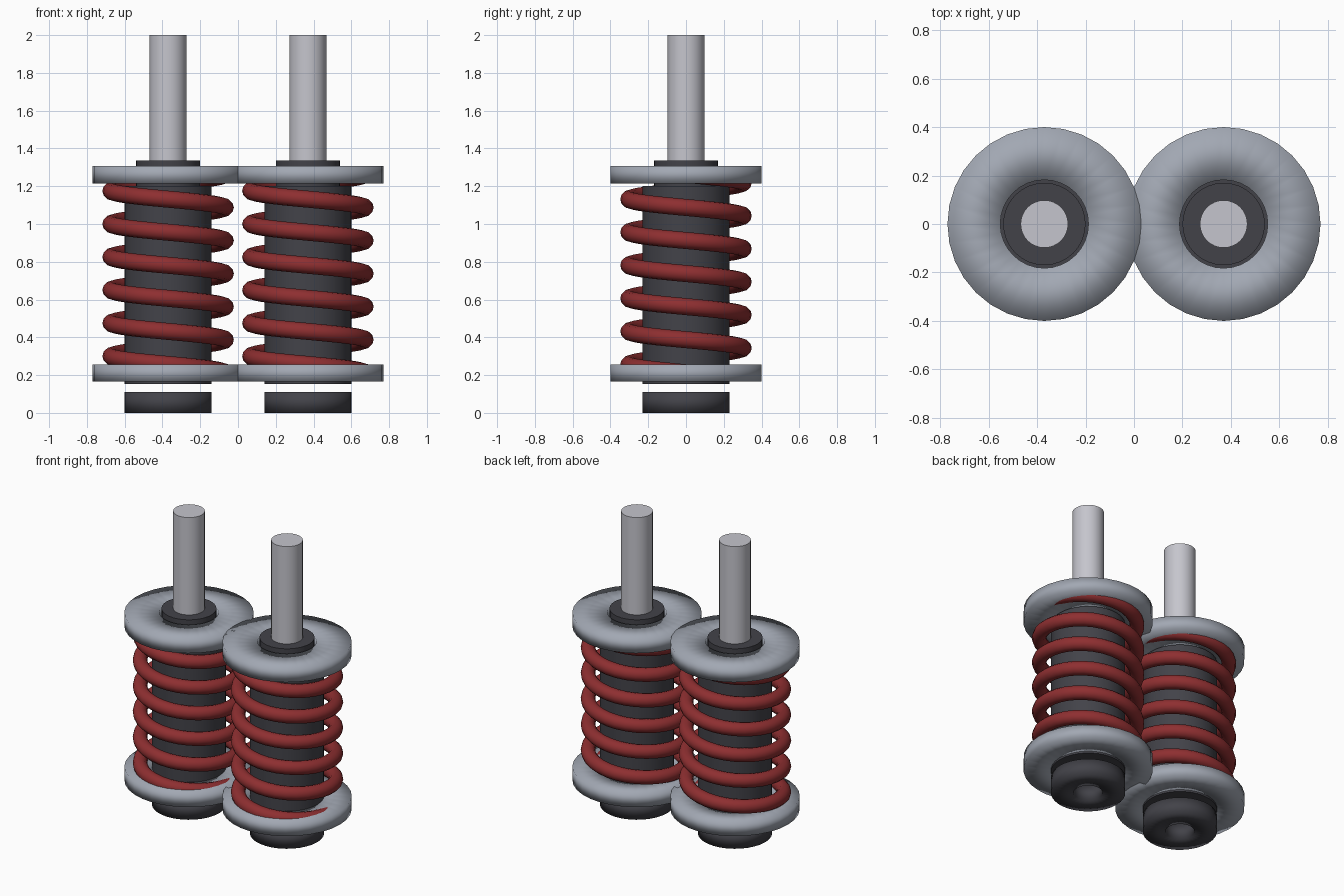
import bpy, bmesh
from math import cos, sin, pi, radians

if "Cube" in bpy.data.objects:
    bpy.data.objects.remove(bpy.data.objects["Cube"], do_unlink=True)


def material(name, r, g, b):
    m = bpy.data.materials.new(name)
    m.use_nodes = True
    m.diffuse_color = (r, g, b, 1)
    m.node_tree.nodes["Principled BSDF"].inputs["Base Color"].default_value = (r, g, b, 1)
    return m


STEEL = material("polished_steel", 0.56, 0.56, 0.61)
GREY = material("flange_grey", 0.36, 0.39, 0.45)
BLACK = material("dark_housing", 0.055, 0.055, 0.066)
RED = material("spring_red", 0.27, 0.028, 0.03)


def finish(name, bm, mat, x, angle):
    """Turn a bmesh into a shaded object at x; angle None means smooth everywhere."""
    bmesh.ops.recalc_face_normals(bm, faces=bm.faces)
    mesh = bpy.data.meshes.new(name)
    bm.to_mesh(mesh)
    bm.free()
    mesh.materials.append(mat)
    ob = bpy.data.objects.new(name, mesh)
    bpy.context.collection.objects.link(ob)
    ob.location.x = x
    bpy.ops.object.select_all(action="DESELECT")
    ob.select_set(True)
    bpy.context.view_layer.objects.active = ob
    if angle is None:
        bpy.ops.object.shade_smooth()
    else:
        bpy.ops.object.shade_smooth_by_angle(angle=radians(angle))


def lathe(name, profile, mat, x, angle=35, sides=32, closed=False):
    """Revolve (radius, z) points about z; open profiles are capped at both ends."""
    bm = bmesh.new()
    rings = [[bm.verts.new((r * cos(2 * pi * i / sides), r * sin(2 * pi * i / sides), z))
              for i in range(sides)] for r, z in profile]
    pairs = list(zip(rings, rings[1:]))
    if closed:
        pairs.append((rings[-1], rings[0]))
    else:
        bm.faces.new(rings[0])
        bm.faces.new(rings[-1])
    for a, b in pairs:
        for i in range(sides):
            j = (i + 1) % sides
            bm.faces.new((a[i], a[j], b[j], b[i]))
    finish(name, bm, mat, x, angle)


def ring(name, inner, outer, low, high, mat, x, angle=None):
    lathe(name, [(inner, low), (outer, low), (outer, high), (inner, high)],
          mat, x, angle, closed=True)


def coil(name, x, radius=0.303, wire=0.045, top=1.2625, pitch=0.175, turns=6,
         steps=32, sides=12):
    """Sweep a round wire down a helix; both ends sink into the flanges."""
    bm = bmesh.new()
    previous = first = None
    for k in range(turns * steps + 1):
        a = 2 * pi * k / steps
        z = top - pitch * k / steps
        loop = []
        for s in range(sides):
            t = 2 * pi * s / sides
            r = radius + wire * cos(t)
            loop.append(bm.verts.new((r * cos(a), r * sin(a), z + wire * sin(t))))
        if previous:
            for s in range(sides):
                n = (s + 1) % sides
                bm.faces.new((previous[s], previous[n], loop[n], loop[s]))
        else:
            first = loop
        previous = loop
    bm.faces.new(first)
    bm.faces.new(previous)
    finish(name, bm, RED, x, 40)


# Two identical dampers, side by side
for side, x in (("right", -0.37), ("left", 0.37)):
    # Housing with its narrower neck through the upper flange
    lathe(side + "_housing", [(0.23, 0.152), (0.23, 1.2), (0.17, 1.2), (0.17, 1.336)],
          BLACK, x)
    # Piston rod
    lathe(side + "_rod", [(0.098, 1.3), (0.098, 2.0)], STEEL, x)
    # Spring seats
    ring(side + "_upper_flange", 0.182, 0.4, 1.215, 1.308, GREY, x)
    ring(side + "_lower_flange", 0.22, 0.4, 0.165, 0.256, GREY, x)
    # Loose bushing below the housing
    ring(side + "_bushing", 0.09, 0.23, 0, 0.11, BLACK, x)
    # Coil spring
    coil(side + "_spring", x)
